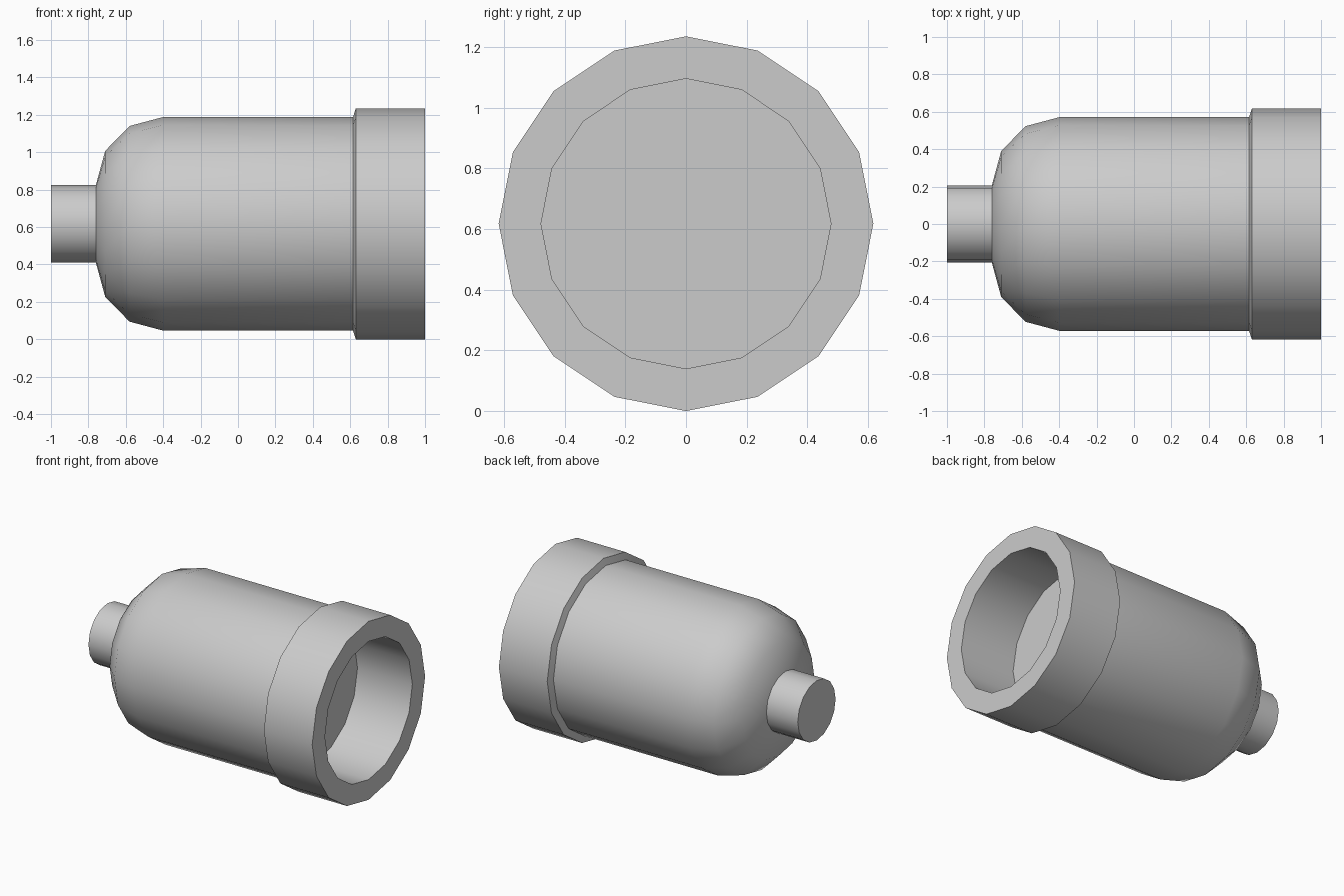
import bpy, bmesh, math

if "Cube" in bpy.data.objects:
    bpy.data.objects.remove(bpy.data.objects["Cube"])

SIDES = 16
AXIS_Z = 0.6175


def lathe(name, profile, start_cap=False, end_cap=False):
    """Revolve (x, radius) points around the horizontal axis."""
    bm = bmesh.new()
    rings = []
    for x, r in profile:
        ring = []
        for j in range(SIDES):
            a = 2 * math.pi * j / SIDES
            ring.append(bm.verts.new((x, r * math.sin(a), AXIS_Z + r * math.cos(a))))
        rings.append(ring)
    for p, q in zip(rings, rings[1:]):
        for j in range(SIDES):
            k = (j + 1) % SIDES
            bm.faces.new((p[j], q[j], q[k], p[k]))
    if start_cap:
        bm.faces.new(rings[0])
    if end_cap:
        bm.faces.new(rings[-1][::-1])
    mesh = bpy.data.meshes.new(name)
    bm.to_mesh(mesh)
    bm.free()
    obj = bpy.data.objects.new(name, mesh)
    bpy.context.collection.objects.link(obj)
    bpy.ops.object.select_all(action='DESELECT')
    bpy.context.view_layer.objects.active = obj
    obj.select_set(True)
    bpy.ops.object.shade_smooth_by_angle(angle=math.radians(40))
    return obj


# Small round stem at the closed end
lathe("stem", [(-1.0, 0.207), (-0.76, 0.207)], start_cap=True)

# Domed main body
lathe("body", [(-0.76, 0.207), (-0.71, 0.39), (-0.58, 0.523),
               (-0.4, 0.571), (0.615, 0.571)])

# Wide collar with a recessed opening and flat floor
lathe("collar", [(0.615, 0.571), (0.63, 0.6175), (1.0, 0.6175),
                 (1.0, 0.478), (0.58, 0.478)], end_cap=True)
